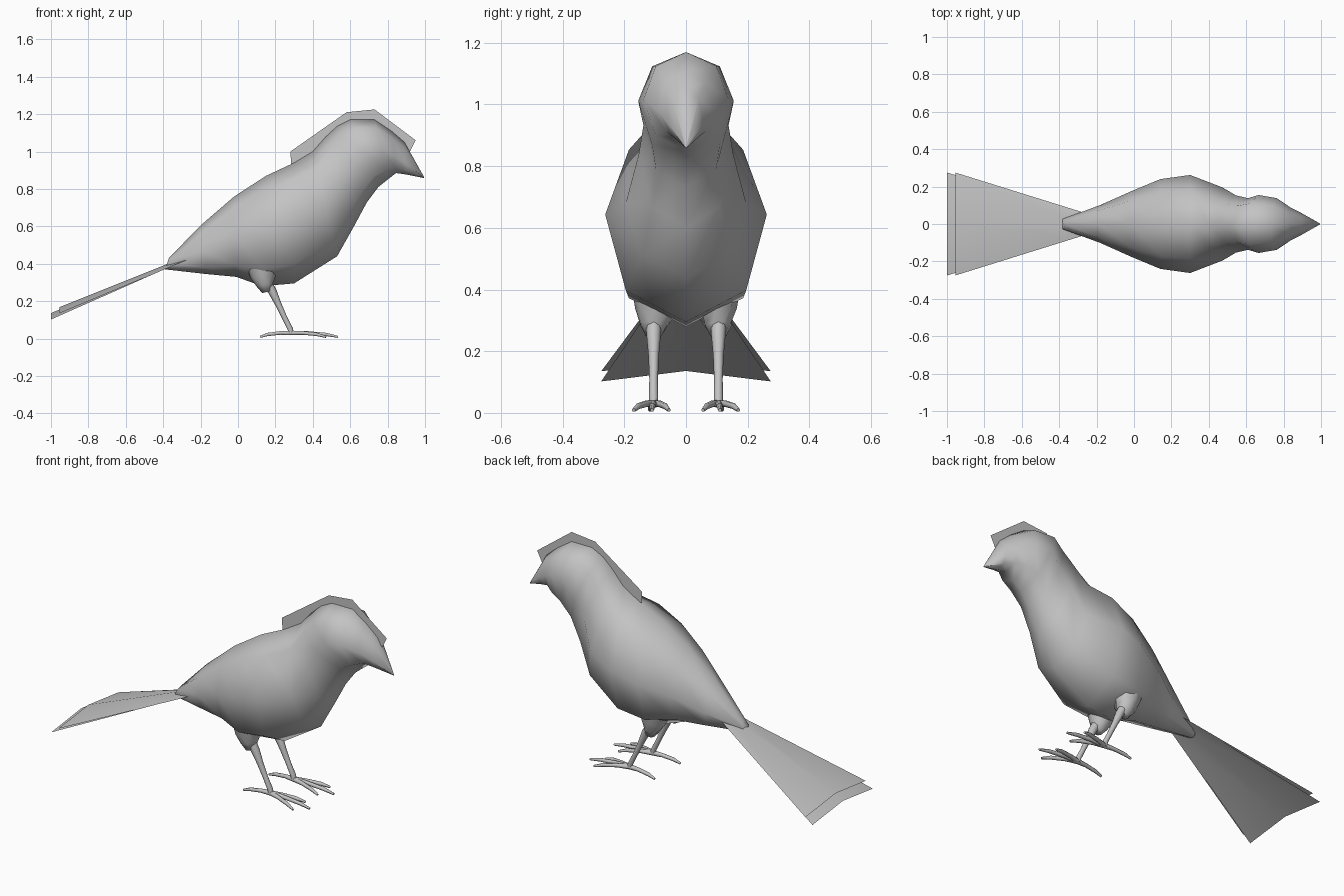
import bpy, bmesh
from math import sin, cos, pi, radians
from mathutils import Vector

cube = bpy.data.objects.get("Cube")
if cube:
    bpy.data.objects.remove(cube, do_unlink=True)

grey = bpy.data.materials.new("plain grey")
grey.use_nodes = True
colour = (0.55, 0.55, 0.55, 1)
grey.diffuse_color = colour
grey.node_tree.nodes["Principled BSDF"].inputs["Base Color"].default_value = colour


def finish(name, bm, angle=75, solid=True):
    if solid:
        bmesh.ops.recalc_face_normals(bm, faces=bm.faces)
    mesh = bpy.data.meshes.new(name)
    bm.to_mesh(mesh)
    bm.free()
    mesh.materials.append(grey)
    obj = bpy.data.objects.new(name, mesh)
    bpy.context.collection.objects.link(obj)
    bpy.ops.object.select_all(action='DESELECT')
    obj.select_set(True)
    bpy.context.view_layer.objects.active = obj
    bpy.ops.object.shade_smooth_by_angle(angle=radians(angle))


def loft(bm, rings):
    """Skin a list of equal rings and cap both ends."""
    loops = [[bm.verts.new(p) for p in ring] for ring in rings]
    n = len(loops[0])
    for a, b in zip(loops, loops[1:]):
        for i in range(n):
            j = (i + 1) % n
            bm.faces.new((a[i], a[j], b[j], b[i]))
    bm.faces.new(loops[0])
    bm.faces.new(loops[-1])


def tube(bm, path, radii, sides=8):
    pts = [Vector(p) for p in path]
    rings = []
    for i, p in enumerate(pts):
        d = pts[min(i + 1, len(pts) - 1)] - pts[max(i - 1, 0)]
        q = d.to_track_quat('Z', 'Y')
        rings.append([p + q @ Vector((cos(2 * pi * k / sides), sin(2 * pi * k / sides), 0)) * radii[i]
                      for k in range(sides)])
    loft(bm, rings)


def body_ring(top, bottom, width, middle, full, sides=8):
    """Slanted oval; middle is the height of the widest point, full squares off the belly."""
    t, b = Vector((top[0], 0, top[1])), Vector((bottom[0], 0, bottom[1]))
    ring = []
    for k in range(sides):
        a = 2 * pi * k / sides
        c, s = cos(a), sin(a)
        p = b.lerp(t, middle + s * ((1 - middle) if s > 0 else middle))
        if abs(c) > 0.001:
            p.y = width * abs(c) ** (full if s < -0.001 else 1) * (1 if c > 0 else -1)
        ring.append(p)
    return ring


# Body, head and beak: top point, bottom point, half width, widest height, belly fullness
sections = [
    ((-.37, .43), (-.39, .37), .028, .5, 1),
    ((-.20, .605), (-.17, .345), .10, .45, .9),
    ((-.02, .76), (-.01, .33), .175, .5, .8),
    ((.15, .87), (.13, .28), .24, .53, .75),
    ((.30, .94), (.30, .295), .262, .54, .85),
    ((.40, 1.0), (.53, .44), .195, .43, .9),
    ((.47, 1.08), (.62, .60), .153, .5, .95),
    ((.53, 1.135), (.69, .73), .138, .5, 1),
    ((.60, 1.17), (.75, .81), .155, .56, 1),
    ((.73, 1.17), (.80, .85), .138, .52, 1),
    ((.82, 1.11), (.845, .885), .09, .42, 1),
    ((.89, 1.05), (.90, .877), .058, .35, 1),
    ((.995, .864), (.995, .858), .002, .5, 1),
]
bm = bmesh.new()
loft(bm, [body_ring(*s) for s in sections])
finish("body", bm)

# Legs and feet
for name, side in (("left", 1), ("right", -1)):
    y = side * .105

    # Thigh bulging out of the belly
    bm = bmesh.new()
    tube(bm, [(.13, y * .85, .40), (.135, y * .93, .33), (.145, y, .285), (.155, y, .25)],
         [.09, .068, .046, .026])
    finish(name + "_thigh", bm)

    bm = bmesh.new()
    tube(bm, [(.16, y, .29), (.185, y, .25), (.215, y, .185),
              (.25, y, .11), (.28, y, .05), (.285, y, .025)],
         [.026, .023, .017, .014, .015, .014])
    # Three front toes and a hind toe
    for tip_x, spread in ((.535, .005), (.47, .065), (.47, -.05), (.118, .012)):
        tip_y = y + side * spread
        path = [(.283 + (tip_x - .283) * f, y + (tip_y - y) * f, z)
                for f, z in ((0, .03), (.35, .03), (.75, .022), (1, .009))]
        tube(bm, path, [.014, .011, .01, .006], 6)
    finish(name + "_leg", bm)


# Fan tail: two thin folded sheets
def tail(name, root_x, root_z, root_y, end_x, end_z, fold):
    bm = bmesh.new()
    root = [bm.verts.new((root_x, root_y * s, root_z + (0 if s else .02))) for s in (-1, 0, 1)]
    end = [bm.verts.new((end_x, .275 * s, end_z + (0 if s else fold))) for s in (-1, 0, 1)]
    for i in range(2):
        bm.faces.new((root[i], root[i + 1], end[i + 1], end[i]))
    finish(name, bm, 30, False)


tail("upper_tail", -.275, .42, .063, -.955, .135, .033)
tail("lower_tail", -.36, .385, .085, -1, .102, .034)

# Crest: a single flat sheet along the crown, its lower edge buried in the head
bm = bmesh.new()
outline = [(.285, .92), (.28, 1.0), (.58, 1.21), (.73, 1.225), (.95, 1.06), (.915, .99), (.7, 1.08), (.5, 1.02)]
bm.faces.new([bm.verts.new((x, 0, z)) for x, z in outline])
bmesh.ops.triangulate(bm, faces=bm.faces)
finish("crest", bm, 30, False)
